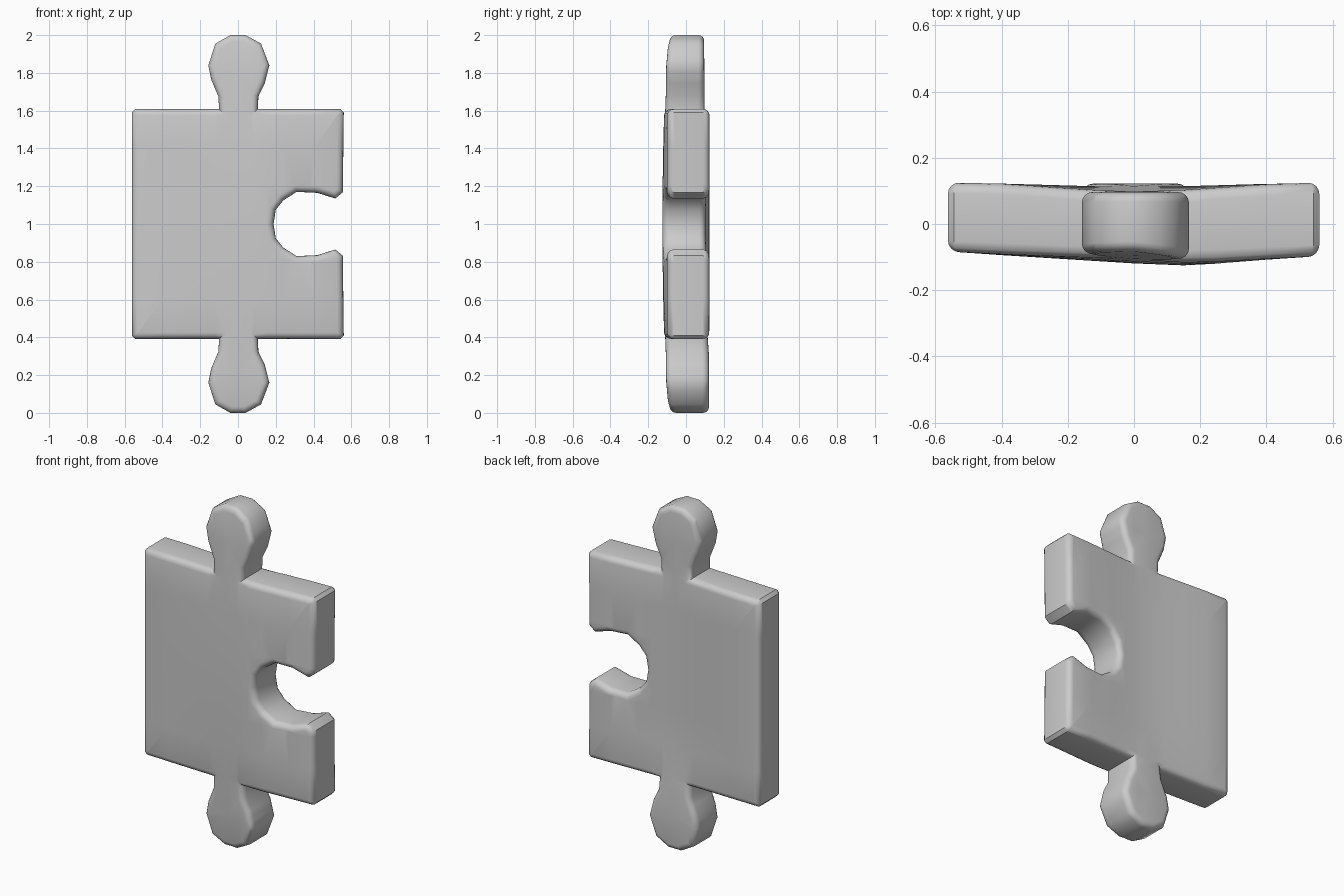
import bpy, bmesh
from mathutils import Vector

if "Cube" in bpy.data.objects:
    bpy.data.objects.remove(bpy.data.objects["Cube"])

H = 0.105       # half thickness of the flat blank
BEVEL = 0.033   # rounded rim


def lerp_table(table, x):
    if x <= table[0][0]:
        return table[0][1]
    for (x0, y0), (x1, y1) in zip(table, table[1:]):
        if x <= x1:
            return y0 + (y1 - y0) * (x - x0) / (x1 - x0)
    return table[-1][1]


# Upper half outline (x, z), from socket centre round to the left edge
upper = [(0.188, 1.0), (0.2, 1.075), (0.24, 1.125), (0.31, 1.17), (0.42, 1.165),
         (0.515, 1.135), (0.555, 1.168), (0.56, 1.59), (0.542, 1.608),
         (0.105, 1.608), (0.108, 1.675), (0.142, 1.745), (0.166, 1.84),
         (0.122, 1.955), (0.04, 2.0), (-0.04, 2.0), (-0.12, 1.955),
         (-0.157, 1.84), (-0.142, 1.765), (-0.104, 1.675), (-0.1, 1.608),
         (-0.544, 1.608), (-0.562, 1.59)]
lower = [(x, 2 - z) for x, z in reversed(upper[1:])]
outline = upper + lower

# Flat blank with rounded rims
bm = bmesh.new()
front = bm.faces.new([bm.verts.new((x, -H, z)) for x, z in outline])
res = bmesh.ops.extrude_face_region(bm, geom=[front], use_keep_orig=True)
for v in res["geom"]:
    if isinstance(v, bmesh.types.BMVert):
        v.co.y = H
bmesh.ops.recalc_face_normals(bm, faces=bm.faces[:])
rim = [e for e in bm.edges if abs(e.verts[0].co.y - e.verts[1].co.y) < 1e-5]
bmesh.ops.bevel(bm, geom=rim, offset=BEVEL, offset_type='OFFSET', segments=4,
                profile=0.5, affect='EDGES', clamp_overlap=False)

# Extra cuts so the plate can bend
cuts = [(Vector((x, 0, 0)), Vector((1, 0, 0)))
        for x in (-0.4, -0.25, -0.12, 0.0, 0.08, 0.15, 0.24, 0.4)]
cuts += [(Vector((0, 0, z)), Vector((0, 0, 1)))
         for z in (0.2, 0.4, 0.6, 0.8, 1.0, 1.2, 1.4, 1.6, 1.8)]
for co, no in cuts:
    bmesh.ops.bisect_plane(bm, geom=bm.verts[:] + bm.edges[:] + bm.faces[:],
                           dist=1e-5, plane_co=co, plane_no=no)

# Bend: bulging front, slightly hollow back
FRONT = [(-0.56, -0.083), (-0.4, -0.094), (0.0, -0.119), (0.15, -0.125),
         (0.24, -0.121), (0.4, -0.108), (0.56, -0.097)]
BACK = [(-0.56, 0.125), (-0.4, 0.122), (-0.12, 0.103), (0.0, 0.098),
        (0.15, 0.103), (0.4, 0.12), (0.56, 0.125)]
for v in bm.verts:
    x, y, z = v.co
    centre = max(0.0, 1 - abs(x) / 0.5)
    f = lerp_table(FRONT, x) + 0.038 * (z - 1) ** 2 * centre
    g = lerp_table(BACK, x)
    g += (0.122 - g) * min(1, max(0, (0.6 - z) / 0.3))
    if z > 1.6:
        g = min(g, 0.098 - 0.005 * (z - 1.6)) if abs(x) < 0.17 else g
    t = (y + H) / (2 * H)
    v.co.y = f + (g - f) * t

bmesh.ops.triangulate(bm, faces=[p for p in bm.faces if len(p.verts) > 4])
bmesh.ops.recalc_face_normals(bm, faces=bm.faces[:])
mesh = bpy.data.meshes.new("puzzle_piece")
bm.to_mesh(mesh)
bm.free()
obj = bpy.data.objects.new("puzzle_piece", mesh)
bpy.context.collection.objects.link(obj)
bpy.context.view_layer.objects.active = obj
obj.select_set(True)
bpy.ops.object.shade_smooth_by_angle(angle=0.75)
